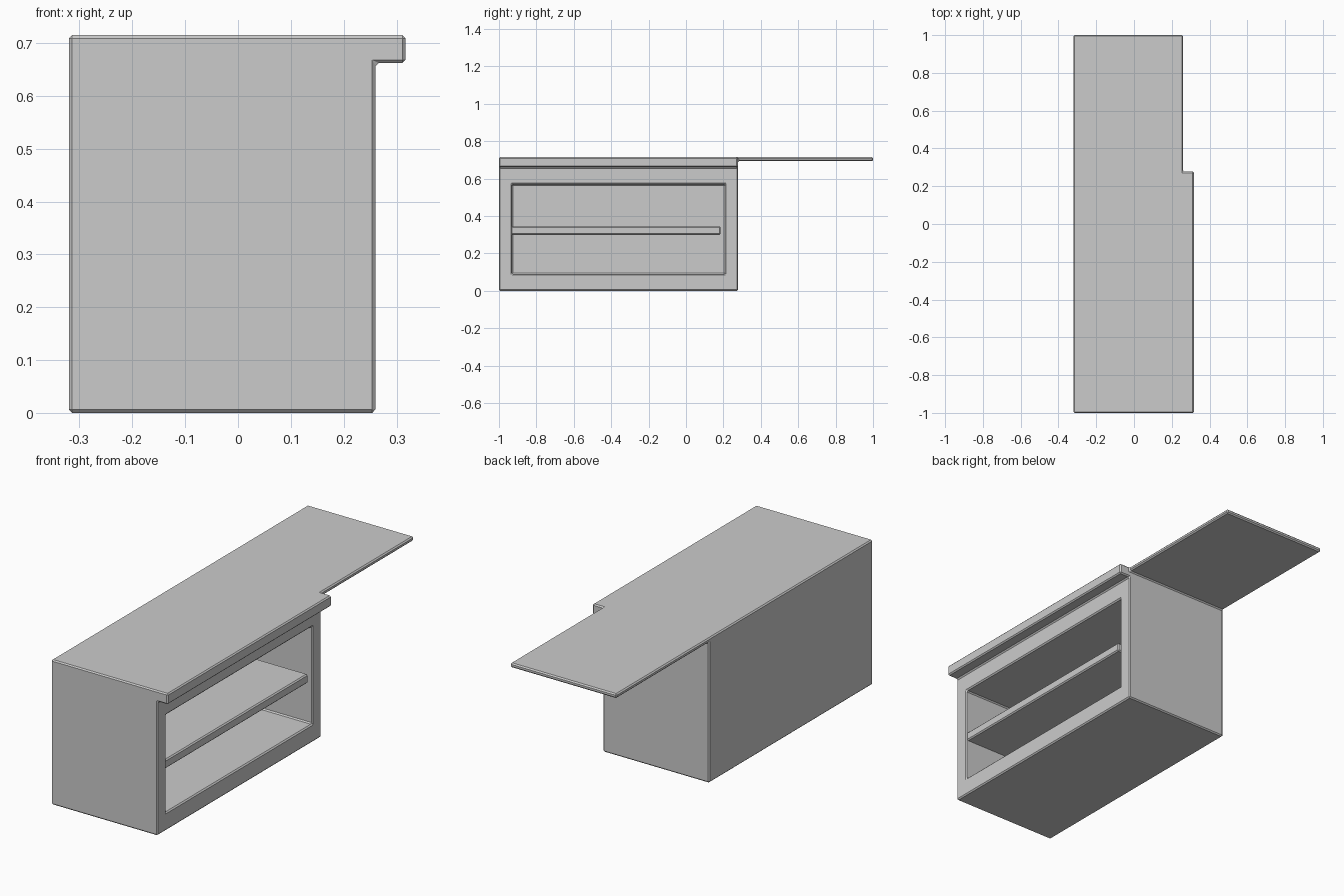
import bpy
import bmesh
from mathutils import Vector

cube = bpy.data.objects.get("Cube")
if cube:
    bpy.data.objects.remove(cube, do_unlink=True)

grey = bpy.data.materials.new("plain_grey")
grey.use_nodes = True
grey.diffuse_color = (0.6, 0.6, 0.6, 1)
grey.node_tree.nodes["Principled BSDF"].inputs["Base Color"].default_value = (0.6, 0.6, 0.6, 1)


def add_object(name, bm):
    bmesh.ops.recalc_face_normals(bm, faces=bm.faces)
    mesh = bpy.data.meshes.new(name)
    bm.to_mesh(mesh)
    bm.free()
    mesh.materials.append(grey)
    obj = bpy.data.objects.new(name, mesh)
    bpy.context.collection.objects.link(obj)
    return obj


def box(name, low, high):
    bm = bmesh.new()
    bmesh.ops.create_cube(bm, size=1)
    low, high = Vector(low), Vector(high)
    bmesh.ops.scale(bm, vec=high - low, verts=bm.verts)
    bmesh.ops.translate(bm, vec=(low + high) / 2, verts=bm.verts)
    return add_object(name, bm)


def extrude_y(name, profile, start, end):
    bm = bmesh.new()
    face = bm.faces.new([bm.verts.new((x, start, z)) for x, z in profile])
    moved = bmesh.ops.extrude_face_region(bm, geom=[face])["geom"]
    verts = [v for v in moved if isinstance(v, bmesh.types.BMVert)]
    bmesh.ops.translate(bm, vec=(0, end - start, 0), verts=verts)
    return add_object(name, bm)


def combine(target, other, operation):
    mod = target.modifiers.new(operation.title(), 'BOOLEAN')
    mod.operation = operation
    mod.solver = 'EXACT'
    mod.object = other
    other.hide_render = True
    other.hide_set(True)


def soften(obj, width):
    mod = obj.modifiers.new("Bevel", 'BEVEL')
    mod.width = width
    mod.segments = 1
    mod.limit_method = 'ANGLE'


BACK, FACE, LIP, TOP = -0.32, 0.26, 0.317, 0.715
END = 0.277

# Cabinet with its overhanging counter edge
cabinet = extrude_y("cabinet", [(BACK, 0), (FACE, 0), (FACE, 0.662),
                                (LIP, 0.662), (LIP, TOP), (BACK, TOP)], -1, END)

# Counter leaf that runs on past the cabinet, joined into the same slab
leaf = box("counter_leaf_helper", (BACK, 0.1, 0.693), (FACE, 1, TOP))
combine(cabinet, leaf, 'UNION')

# Open compartment
opening = box("opening_cutter", (-0.25, -0.93, 0.09), (0.4, 0.21, 0.57))
combine(cabinet, opening, 'DIFFERENCE')
soften(cabinet, 0.006)

# Shelf inside the compartment, stopping just short of one end wall
shelf = box("shelf", (-0.255, -0.94, 0.3), (0.253, 0.185, 0.345))
soften(shelf, 0.006)

# Bake the modifiers so that the helpers can go
bpy.context.view_layer.update()
graph = bpy.context.evaluated_depsgraph_get()
for obj in (cabinet, shelf):
    mesh = bpy.data.meshes.new_from_object(obj.evaluated_get(graph))
    obj.modifiers.clear()
    obj.data = mesh
for helper in (leaf, opening):
    bpy.data.objects.remove(helper, do_unlink=True)
